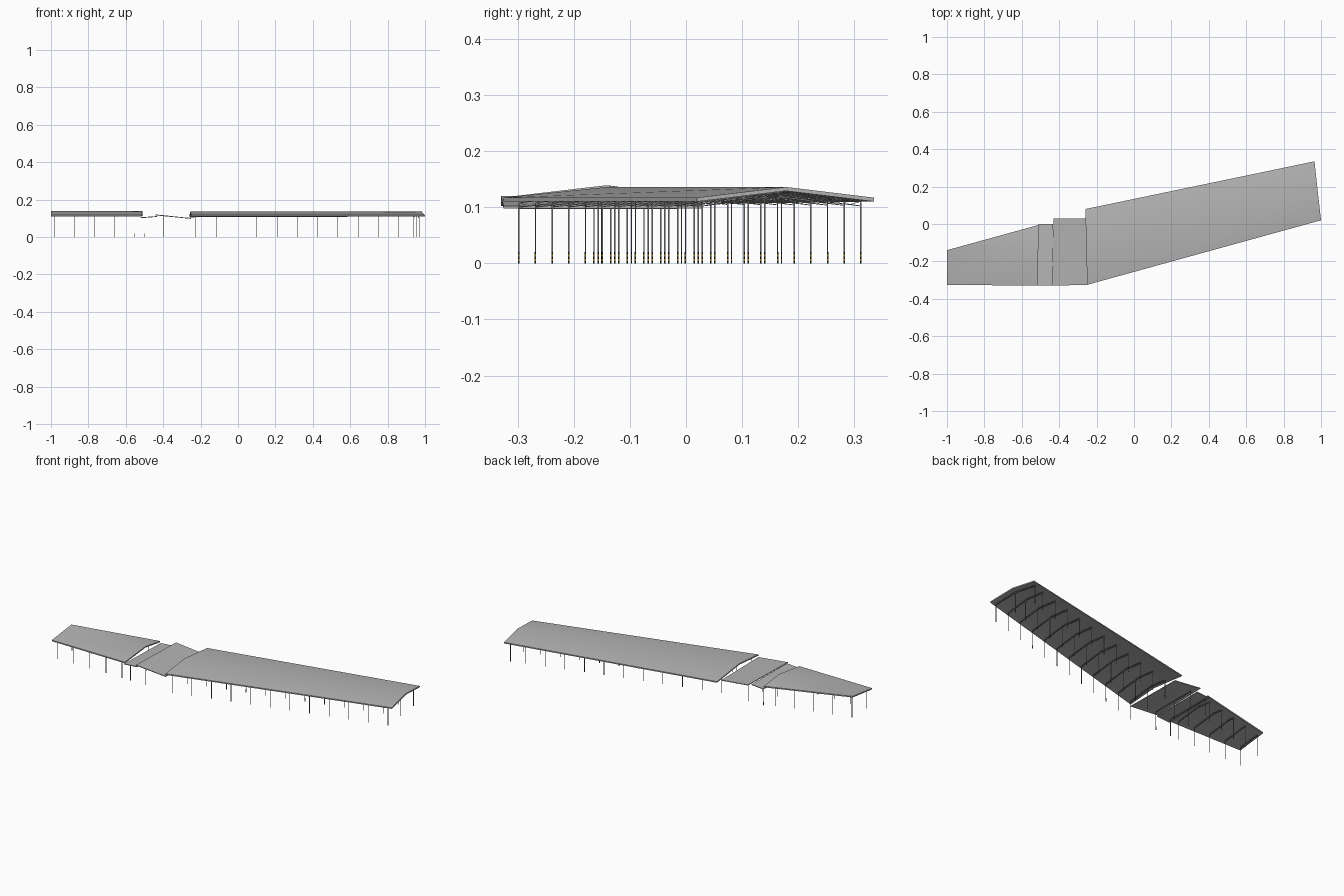
import bpy, bmesh
from mathutils import Vector

if "Cube" in bpy.data.objects:
    bpy.data.objects.remove(bpy.data.objects["Cube"])


def material(name, rgb):
    m = bpy.data.materials.new(name)
    m.diffuse_color = (*rgb, 1)
    m.use_nodes = True
    m.node_tree.nodes["Principled BSDF"].inputs["Base Color"].default_value = m.diffuse_color
    return m


ROOF = material("roof_grey", (0.46, 0.46, 0.46))
STEEL = material("steel_grey", (0.25, 0.25, 0.25))
YELLOW = material("safety_yellow", (0.7, 0.4, 0.02))
BLACK = material("stripe_black", (0.01, 0.01, 0.01))


def finish(bm, name, mat):
    bmesh.ops.recalc_face_normals(bm, faces=bm.faces)
    mesh = bpy.data.meshes.new(name)
    bm.to_mesh(mesh)
    bm.free()
    mesh.materials.append(mat)
    ob = bpy.data.objects.new(name, mesh)
    bpy.context.collection.objects.link(ob)
    return ob


def slab(name, verts, faces, thick):
    """Sheet of top faces, thickened downwards, soft over the ridge."""
    bm = bmesh.new()
    vs = [bm.verts.new(v) for v in verts]
    top = [bm.faces.new([vs[i] for i in f]) for f in faces]
    low = bmesh.ops.extrude_face_region(bm, geom=top, use_keep_orig=True)["geom"]
    for v in low:
        if isinstance(v, bmesh.types.BMVert):
            v.co.z -= thick
    for f in bm.faces:
        f.smooth = True
    bm.normal_update()
    for e in bm.edges:
        e.smooth = len(e.link_faces) == 2 and e.calc_face_angle() < 0.6
    return finish(bm, name, ROOF)


def beam(bm, a, b, w):
    """Square bar between two points."""
    a, b = Vector(a), Vector(b)
    d = (b - a).normalized()
    side = d.cross(Vector((0, 0, 1)))
    side = Vector((1, 0, 0)) if side.length < 1e-4 else side.normalized()
    up = side.cross(d)
    rings = [[bm.verts.new(p + (side * s + up * t) * w / 2)
              for s, t in ((-1, -1), (1, -1), (1, 1), (-1, 1))] for p in (a, b)]
    bm.faces.new(rings[0][::-1])
    bm.faces.new(rings[1])
    for i in range(4):
        j = (i + 1) % 4
        bm.faces.new((rings[0][i], rings[0][j], rings[1][j], rings[1][i]))


# Shallow gabled roofs
E, R = 0.117, 0.136
slab("long_roof",
     [(-.25, -.325, E), (1, .02, E), (.982, .178, R), (-.255, -.14, R),
      (.965, .335, E), (-.26, .08, .113)],
     [(0, 1, 2, 3), (3, 2, 4, 5)], .007)
slab("short_roof",
     [(-1, -.325, E), (-.515, -.33, E), (-.512, -.142, R + .003), (-1, -.14, R + .003),
      (-.51, -.005, .120)],
     [(0, 1, 2, 3), (3, 2, 4)], .007)

# Tilted link panels between the roofs
slab("link_panel_narrow", [(-.52, -.33, .106), (-.435, -.33, .112),
                           (-.432, 0, .112), (-.51, 0, .106)], [(0, 1, 2, 3)], .004)
slab("link_panel_wide", [(-.44, -.33, .120), (-.25, -.325, .102),
                         (-.255, .03, .102), (-.43, .03, .120)], [(0, 1, 2, 3)], .004)


def under_long(x, y):
    ridge = -.14 + (x + .255) * .257
    return .1275 - abs(y - ridge) * .12


def under_short(x, y):
    return .131 - abs(y + .142) * .12


def under_link(x, y):
    return .102 + (x + .52) * .07 - .001 if x < -.44 else .115 - (x + .44) * .095


trusses, posts = bmesh.new(), bmesh.new()
yellow, black = bmesh.new(), bmesh.new()


def truss(a, b, under, n=14, depth=.008):
    """Lattice following the underside of the roof."""
    pts = [Vector(a).lerp(Vector(b), i / n) for i in range(n + 1)]
    top = [Vector((p.x, p.y, under(p.x, p.y))) for p in pts]
    low = [t - Vector((0, 0, depth)) for t in top]
    for i in range(n):
        beam(trusses, top[i], top[i + 1], .0015)
        beam(trusses, low[i], low[i + 1], .0015)
        pair = (low[i], top[i + 1]) if i % 2 else (top[i], low[i + 1])
        beam(trusses, *pair, .001)


def post(x, y, under):
    """Slim post with a striped foot."""
    beam(posts, (x, y, .02), (x, y, under(x, y) - .002), .0024)
    for i in range(5):
        beam(yellow if i % 2 else black, (x, y, i * .004), (x, y, i * .004 + .004), .0026)


# Long roof frames; the last one leans with the gable end
for k in range(12):
    x, y = -.225 + k * .1085, -.298 + k * .0297
    lean = -.03 if k == 11 else 0
    truss((x, y, 0), (x + lean, y + .283, 0), under_long)
    for f in (0, .5, 1):
        post(x + lean * f, y + .283 * f, under_long)

# Short roof frames, narrowing towards the left end
for k in range(5):
    x, yb = -.98 + k * .106, -.164 + k * .0297
    truss((x, -.298, 0), (x, yb, 0), under_short, 6 + k)
    for y in (-.298, yb):
        post(x, y, under_short)

# Link frames
for x in (-.5, -.4):
    truss((x, -.298, 0), (x, -.015, 0), under_link, 10, .005)
    for y in (-.298, -.15, -.015):
        post(x, y, under_link)

finish(trusses, "roof_trusses", STEEL)
finish(posts, "posts", STEEL)
finish(yellow, "yellow_foot_stripes", YELLOW)
finish(black, "black_foot_stripes", BLACK)
